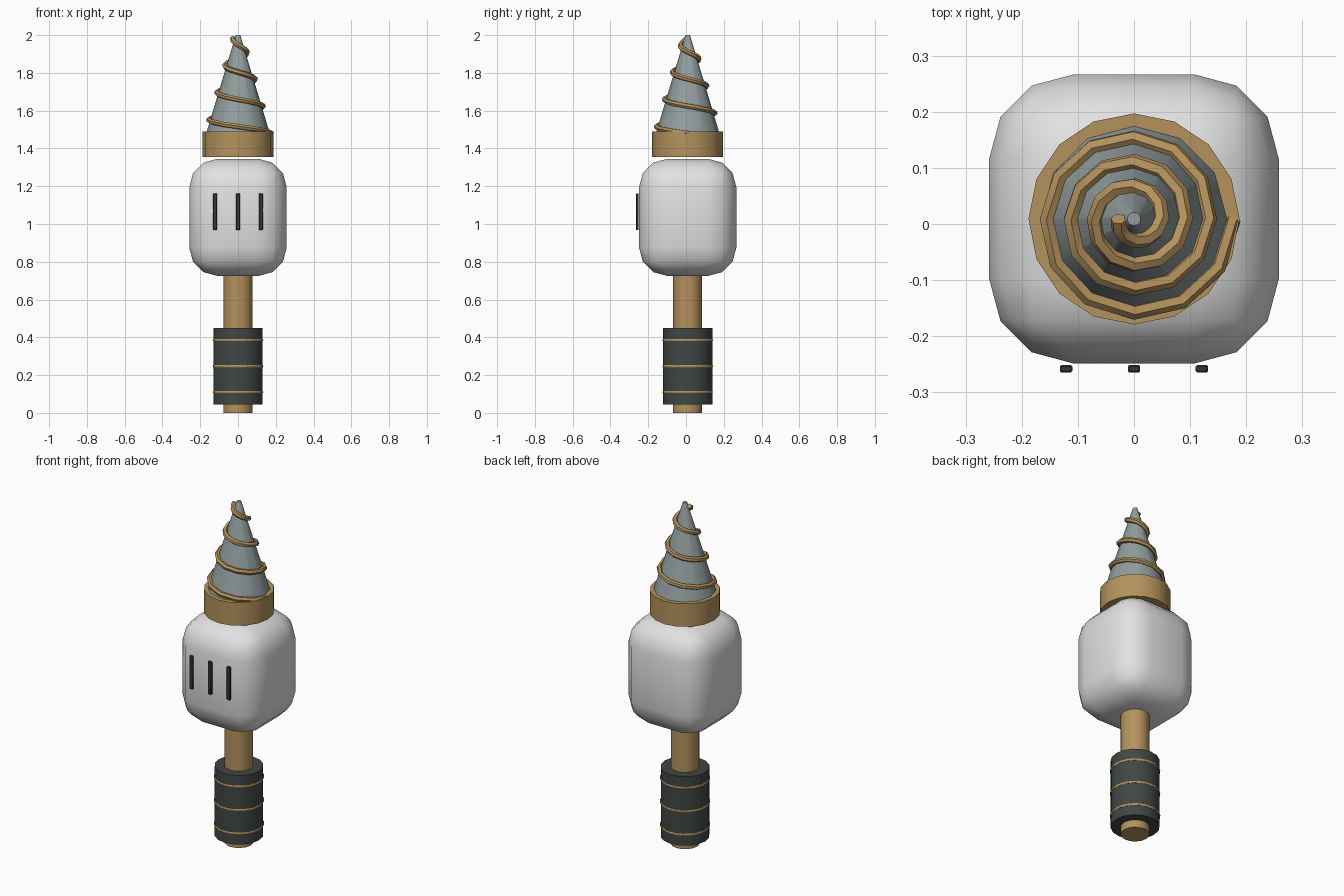
import bpy, math

if "Cube" in bpy.data.objects:
    bpy.data.objects.remove(bpy.data.objects["Cube"])

CY = 0.009  # shared axis of the tool in y


def material(name, rgb):
    m = bpy.data.materials.new(name)
    m.diffuse_color = (*rgb, 1)
    m.use_nodes = True
    m.node_tree.nodes["Principled BSDF"].inputs["Base Color"].default_value = m.diffuse_color
    return m


white = material("white_casing", (0.76, 0.76, 0.76))
tan = material("tan_brass", (0.46, 0.29, 0.11))
steel = material("grey_steel", (0.29, 0.34, 0.345))
rubber = material("dark_rubber", (0.05, 0.063, 0.057))
black = material("vent_black", (0.035, 0.038, 0.037))


def finish(name, mat, angle=40):
    ob = bpy.context.object
    ob.name = name
    ob.data.materials.append(mat)
    if angle:
        bpy.ops.object.shade_smooth_by_angle(angle=math.radians(angle))
    return ob


def cylinder(name, r1, r2, z0, z1, sides, mat):
    bpy.ops.mesh.primitive_cone_add(vertices=sides, radius1=r1, radius2=r2,
                                    depth=z1 - z0, location=(0, CY, (z0 + z1) / 2))
    return finish(name, mat)


def rounded_box(name, loc, size, bevel, segments, mat):
    bpy.ops.mesh.primitive_cube_add(size=1, location=loc)
    bpy.context.object.scale = size
    bpy.ops.object.transform_apply(location=False, rotation=False, scale=True)
    mod = bpy.context.object.modifiers.new("bevel", 'BEVEL')
    mod.width, mod.segments, mod.limit_method = bevel, segments, 'NONE'
    bpy.ops.object.modifier_apply(modifier=mod.name)
    return finish(name, mat)


# Handle: rod, rubber grip and thin rings
cylinder("handle_rod", 0.077, 0.077, 0, 0.76, 16, tan)
cylinder("grip", 0.131, 0.131, 0.045, 0.45, 16, rubber)
for i, z in enumerate((0.11, 0.247, 0.385)):
    bpy.ops.mesh.primitive_torus_add(location=(0, CY, z), major_radius=0.128,
                                     minor_radius=0.0065, major_segments=24,
                                     minor_segments=6)
    finish(f"grip_ring_{i + 1}", tan, 60)

# Motor casing with three front vents
rounded_box("motor_casing", (0, CY, 1.035), (0.516, 0.515, 0.62), 0.15, 3, white)
for i, x in enumerate((-0.121, 0, 0.121)):
    rounded_box(f"vent_{i + 1}", (x, -0.258, 1.065), (0.022, 0.014, 0.194), 0.003, 1, black)

# Collar and drill cone
cylinder("collar", 0.188, 0.188, 1.355, 1.49, 16, tan)
cylinder("drill_cone", 0.17, 0.012, 1.475, 2.0, 12, steel)

# Spiral thread: tapering helix swept with a round section
TURNS, STEPS = 3.5, 12
curve = bpy.data.curves.new("thread_path", 'CURVE')
curve.dimensions = '3D'
curve.bevel_depth = 0.0145
curve.bevel_resolution = 1
curve.use_fill_caps = True
spline = curve.splines.new('POLY')
count = int(TURNS * STEPS) + 1
spline.points.add(count - 1)
for i, p in enumerate(spline.points):
    t = i / STEPS
    r = 0.176 - 0.0425 * t
    a = -2 * math.pi * t
    p.co = (r * math.cos(a), CY + r * math.sin(a), 1.48 + 0.144 * t, 1)
thread = bpy.data.objects.new("spiral_thread", curve)
bpy.context.collection.objects.link(thread)
bpy.ops.object.select_all(action='DESELECT')
thread.select_set(True)
bpy.context.view_layer.objects.active = thread
bpy.ops.object.convert(target='MESH')
finish("spiral_thread", tan, 50)
